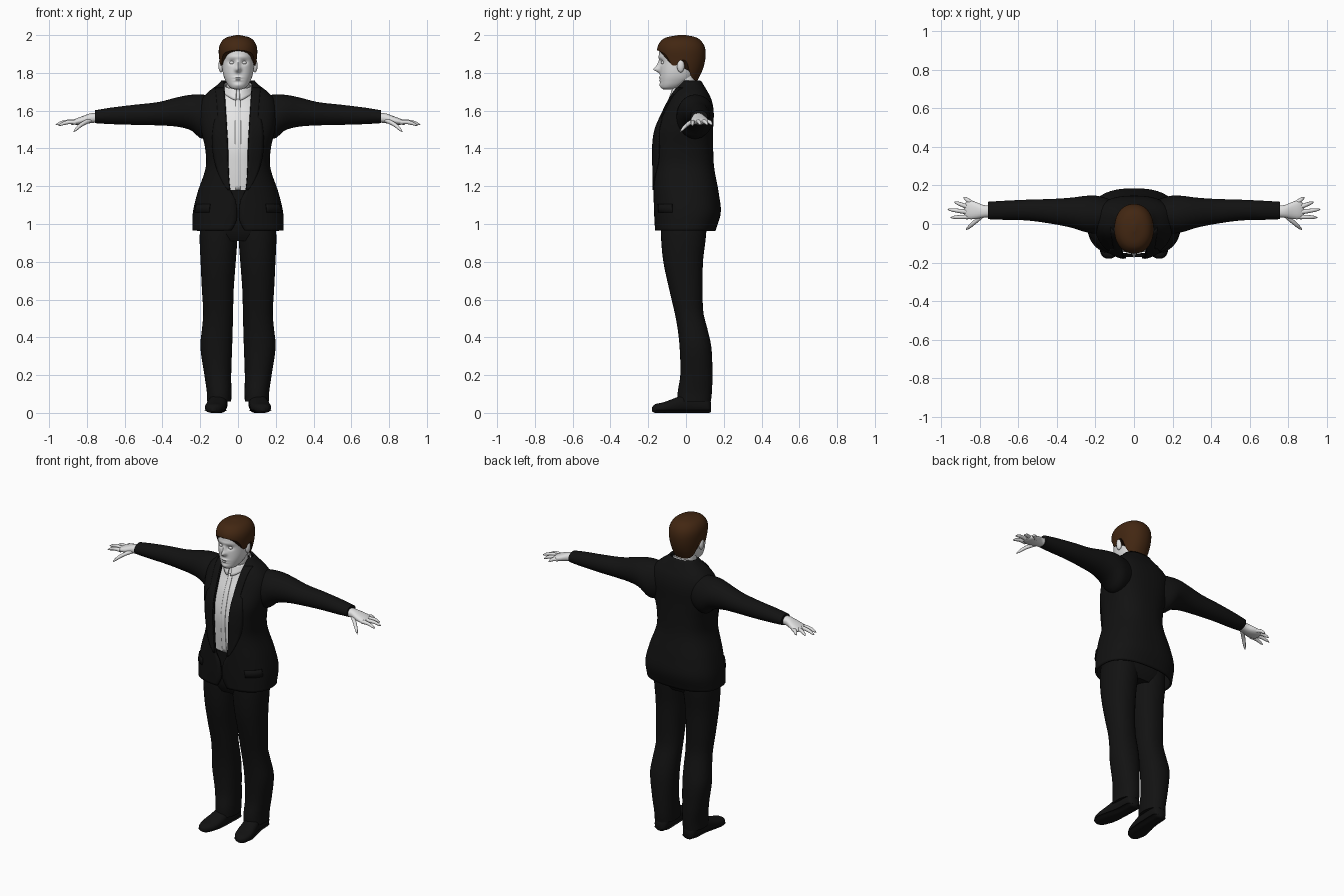
import bpy, bmesh
from math import sin, cos, pi, asin, exp, copysign
from mathutils import Vector

if "Cube" in bpy.data.objects:
    bpy.data.objects.remove(bpy.data.objects["Cube"])


def material(name, colour, roughness=0.8):
    mat = bpy.data.materials.new(name)
    mat.use_nodes = True
    mat.diffuse_color = (*colour, 1)
    shader = mat.node_tree.nodes["Principled BSDF"]
    shader.inputs["Base Color"].default_value = (*colour, 1)
    shader.inputs["Roughness"].default_value = roughness
    return mat


SUIT = material("suit black", (0.006, 0.006, 0.006))
SKIN = material("pale skin", (0.75, 0.75, 0.75))
SHIRT = material("white shirt", (0.78, 0.78, 0.78))
HAIR = material("brown hair", (0.055, 0.02, 0.006))
parts = []


def finish(name, bm, mat, thickness=0):
    bmesh.ops.recalc_face_normals(bm, faces=bm.faces)
    mesh = bpy.data.meshes.new(name)
    bm.to_mesh(mesh)
    bm.free()
    mesh.materials.append(mat)
    obj = bpy.data.objects.new(name, mesh)
    bpy.context.collection.objects.link(obj)
    if thickness:
        mod = obj.modifiers.new("thickness", 'SOLIDIFY')
        mod.thickness, mod.offset = thickness, 0
    parts.append(obj)
    return obj


def sample(rows, t):
    """Smooth interpolation of table rows keyed by their first value."""
    last = len(rows) - 1
    t = min(max(t, rows[0][0]), rows[last][0])
    i = max(j for j in range(last) if rows[j][0] <= t)
    h = rows[i + 1][0] - rows[i][0]
    s = (t - rows[i][0]) / h

    def slope(j, k):
        a, b = rows[max(j - 1, 0)], rows[min(j + 1, last)]
        return (b[k] - a[k]) / (b[0] - a[0]) * h

    return [rows[i][k] * (1 + 2 * s) * (1 - s) ** 2 + slope(i, k) * s * (1 - s) ** 2
            + rows[i + 1][k] * s * s * (3 - 2 * s) + slope(i + 1, k) * s * s * (s - 1)
            for k in range(1, len(rows[0]))]


def section(rows, t, a, n=2, grow=0):
    """Point on a rounded cross-section: rows hold centre, half width, low, high."""
    c, r, lo, hi = sample(rows, t)
    s, k = sin(a), cos(a)
    p = c + (r + grow) * copysign(abs(s) ** (2 / n), s)
    q = (lo + hi) / 2 - ((hi - lo) / 2 + grow) * copysign(abs(k) ** (2 / n), k)
    return p, q


def patch(name, f, nu, nv, mat, closed=False, thickness=0):
    bm = bmesh.new()
    div = nu if closed else nu - 1
    grid = [[bm.verts.new(f(i / div, j / (nv - 1))) for i in range(nu)] for j in range(nv)]
    for low, high in zip(grid, grid[1:]):
        for i in range(div):
            k = (i + 1) % nu
            bm.faces.new((low[i], low[k], high[k], high[i]))
    if closed:
        bm.faces.new(grid[0])
        bm.faces.new(grid[-1])
    return finish(name, bm, mat, thickness)


def loft(name, rows, place, mat, nu=32, nv=36, n=2):
    def f(u, v):
        t = rows[0][0] + (rows[-1][0] - rows[0][0]) * (1 - cos(pi * v)) / 2
        return place(*section(rows, t, 2 * pi * u, n), t)
    return patch(name, f, nu, nv, mat, True)


def ball(name, centre, size, mat):
    bm = bmesh.new()
    bmesh.ops.create_uvsphere(bm, u_segments=16, v_segments=10, radius=1)
    for v in bm.verts:
        v.co = Vector(centre) + v.co * Vector(size)
    finish(name, bm, mat)


def upright(p, q, t):
    return p, q, t


# Jacket body: an open shell with a front gap
torso = [(.965, 0, .236, -.158, .15), (1.06, 0, .233, -.163, .178), (1.16, 0, .21, -.166, .168),
         (1.3, 0, .165, -.17, .143), (1.4, 0, .168, -.172, .138), (1.5, 0, .19, -.158, .138),
         (1.6, 0, .2, -.115, .14), (1.66, 0, .185, -.085, .128), (1.7, 0, .148, -.062, .108),
         (1.73, 0, .108, -.042, .09), (1.755, 0, .084, -.03, .075)]
opening = [(.965, .035), (1.02, .008), (1.12, .012), (1.19, .042), (1.45, .055),
           (1.66, .068), (1.755, .075)]
FULL = 2.5


def angle_at(z, x):
    return asin(min(.98, max(0, x) / sample(torso, z)[1]) ** (FULL / 2))


def jacket(u, v):
    z = .965 + .79 * v
    a = angle_at(z, sample(opening, z)[0])
    return *section(torso, z, a + (2 * pi - 2 * a) * u, FULL), z


patch("jacket_body", jacket, 72, 60, SUIT, thickness=.012)

# Shirt, placket and collar
shirt = [(1.165, 0, .13, -.132, .1), (1.3, 0, .13, -.145, .1), (1.42, 0, .135, -.148, .1),
         (1.55, 0, .135, -.118, .1), (1.64, 0, .12, -.078, .1), (1.69, 0, .085, -.062, .08),
         (1.72, 0, .066, -.05, .068)]
loft("shirt", shirt, upright, SHIRT, 40, 30, FULL)
patch("shirt_placket", lambda u, v: (*section(shirt, 1.18 + .48 * v, (u - .5) * .12, FULL, .003),
                                     1.18 + .48 * v), 4, 20, SHIRT, thickness=.003)


def collar(u, v):
    a = .12 + (2 * pi - .24) * u
    back = (1 - cos(a)) / 2
    point = exp(-(min(u, 1 - u) / .09) ** 2)
    r = .082 - .012 * v
    z = 1.675 + .05 * back + v * (.035 + .012 * point) - .02 * point * (1 - v)
    return r * sin(a), .002 - r * cos(a) - .012 * point * (1 - v), z


patch("shirt_collar", collar, 48, 5, SHIRT, thickness=.006)

# Trousers
loft("trouser_seat", [(.91, 0, .16, -.11, .085), (.96, 0, .198, -.132, .11),
                      (1.08, 0, .195, -.138, .12), (1.18, 0, .17, -.14, .11)],
     upright, SUIT, 40, 14, FULL)
leg = [(.06, .1, .064, -.046, .132), (.11, .1, .065, -.044, .137), (.2, .107, .071, -.03, .14),
       (.35, .115, .084, -.034, .134), (.45, .109, .081, -.045, .112), (.53, .105, .079, -.06, .092),
       (.65, .107, .084, -.088, .088), (.8, .105, .093, -.12, .09), (.93, .103, .1, -.132, .105),
       (1.02, .1, .096, -.13, .11)]
shoe = [(-.18, .13, .012, .008, .03), (-.165, .128, .035, 0, .045), (-.12, .122, .053, 0, .056),
        (-.05, .112, .052, 0, .082), (.02, .103, .046, 0, .11), (.1, .1, .044, 0, .1),
        (.125, .1, .035, 0, .075), (.133, .1, .016, .008, .05)]

# Sleeve and hand tables run outward along x
sleeve = [(.1, 1.575, .1, -.03, .12), (.19, 1.568, .117, -.05, .146), (.25, 1.59, .094, -.042, .146),
          (.32, 1.593, .078, -.02, .137), (.42, 1.584, .062, 0, .13), (.55, 1.578, .053, .018, .126),
          (.68, 1.572, .043, .022, .12), (.757, 1.568, .034, .025, .115)]
palm = [(.73, 1.563, .024, .035, .098), (.78, 1.56, .026, .033, .098), (.82, 1.55, .022, .026, .114),
        (.86, 1.541, .016, .026, .12), (.882, 1.537, .007, .04, .1)]
fingers = {"index_finger": ((.86, .037, 1.538), (.95, .034, 1.521)),
           "middle_finger": ((.865, .062, 1.54), (.965, .076, 1.525)),
           "ring_finger": ((.86, .088, 1.54), (.93, .114, 1.525)),
           "little_finger": ((.84, .108, 1.54), (.882, .138, 1.525)),
           "thumb": ((.785, .045, 1.548), (.87, -.03, 1.488))}


def finger(name, base, tip, side):
    base, tip = Vector(base), Vector(tip)
    axis = (tip - base).normalized()
    across = axis.cross(Vector((0, 0, 1))).normalized()
    up = across.cross(axis)

    def f(u, v):
        r = (.0125 - .004 * v) * (1 - v ** 8 * .8)
        arch = up * .008 * sin(pi * v)
        co = base.lerp(tip, v) + arch + (across * cos(2 * pi * u) + up * sin(2 * pi * u)) * r
        return co.x * side, co.y, co.z
    patch(name, f, 10, 12, SKIN, True)


for side, label in ((1, "left_"), (-1, "right_")):
    loft(label + "trouser_leg", leg, lambda p, q, t: (side * p, q, t), SUIT, 32, 44, 2.2)
    loft(label + "shoe", shoe, lambda p, q, t: (side * p, t, q), SUIT, 24, 28, 2.4)
    loft(label + "shoe_sole", shoe, lambda p, q, t: (side * (.11 + (p - .11) * 1.06), t, min(q, .014)),
         SUIT, 24, 28, 2.4)
    loft(label + "sleeve", sleeve, lambda p, q, t: (side * t, q, p), SUIT, 32, 40)
    loft(label + "palm", palm, lambda p, q, t: (side * t, q, p), SKIN, 20, 16, 2.3)
    for name, (base, tip) in fingers.items():
        finger(label + name, base, tip, side)

    # Lapel and pocket flap lie on the jacket surface
    def lapel(u, v):
        z = 1.18 + .54 * v
        wide = .075 * sin(pi * min(1, .03 + v * 1.05)) ** .8 if v < .7 else .04
        a = angle_at(z, sample(opening, z)[0] + wide * u)
        p, q = section(torso, z, a, FULL, .009)
        return side * p, q, z
    patch(label + "lapel", lapel, 6, 36, SUIT, thickness=.006)

    def flap(u, v):
        z = 1.06 + .045 * v
        p, q = section(torso, z, .6 + .6 * u, FULL, .008)
        return side * p, q, z
    patch(label + "pocket_flap", flap, 10, 3, SUIT, thickness=.006)

    ball(label + "ear", (side * .09, -.028, 1.838), (.014, .02, .036), SKIN)
    ball(label + "eye", (side * .032, -.121, 1.854), (.014, .011, .009), SKIN)

# Neck and head
loft("neck", [(1.62, 0, .066, -.045, .07), (1.7, 0, .06, -.058, .06), (1.79, 0, .062, -.07, .056)],
     upright, SKIN, 32, 12)
head = [(1.712, 0, .018, -.12, -.07), (1.722, 0, .042, -.131, -.03), (1.76, 0, .067, -.137, .03),
        (1.8, 0, .08, -.138, .055), (1.86, 0, .087, -.139, .08), (1.91, 0, .089, -.142, .085),
        (1.95, 0, .08, -.128, .075), (1.98, 0, .055, -.09, .045), (1.99, 0, .012, -.04, 0)]
# Face features: x, z, spread in x, spread in z, height
features = [(0, 1.818, .014, .014, .032), (0, 1.843, .01, .022, .014),
            (.033, 1.856, .017, .012, -.012), (-.033, 1.856, .017, .012, -.012),
            (0, 1.884, .055, .01, .004), (0, 1.775, .022, .005, .007),
            (0, 1.761, .02, .005, .006), (0, 1.768, .025, .002, -.004), (0, 1.735, .022, .012, .006)]


def face(p, q, t):
    if q < -.06:
        q -= sum(h * exp(-((p - x) / sx) ** 2 - ((t - z) / sz) ** 2)
                 for x, z, sx, sz, h in features)
    return p, q, t


loft("head", head, face, SKIN, 96, 80, 2.2)

# Hair: a shell whose lower edge follows the hairline around the head
hair = [(1.76, 0, .07, -.07, .058), (1.82, 0, .088, -.13, .086), (1.88, 0, .097, -.146, .1),
        (1.93, 0, .098, -.149, .098), (1.965, 0, .084, -.132, .08), (1.986, 0, .056, -.1, .05),
        (1.997, 0, .01, -.04, 0)]
hairline = [(0, 1.922), (.5, 1.915), (.9, 1.895), (1.15, 1.845), (1.4, 1.845), (1.6, 1.87),
            (1.8, 1.855), (2, 1.79), (2.4, 1.766), (pi, 1.762)]


def hair_shell(u, v):
    a = 2 * pi * u
    low = sample(hairline, min(a, 2 * pi - a))[0]
    z = low + (1.997 - low) * sin(v * pi / 2)
    return *section(hair, z, a, 2.15), z


patch("hair", hair_shell, 72, 30, HAIR, closed=True, thickness=.006)

# Smooth shading with crisp edges
bpy.ops.object.select_all(action='DESELECT')
for obj in parts:
    obj.select_set(True)
bpy.context.view_layer.objects.active = parts[0]
bpy.ops.object.shade_smooth_by_angle(angle=.9)
